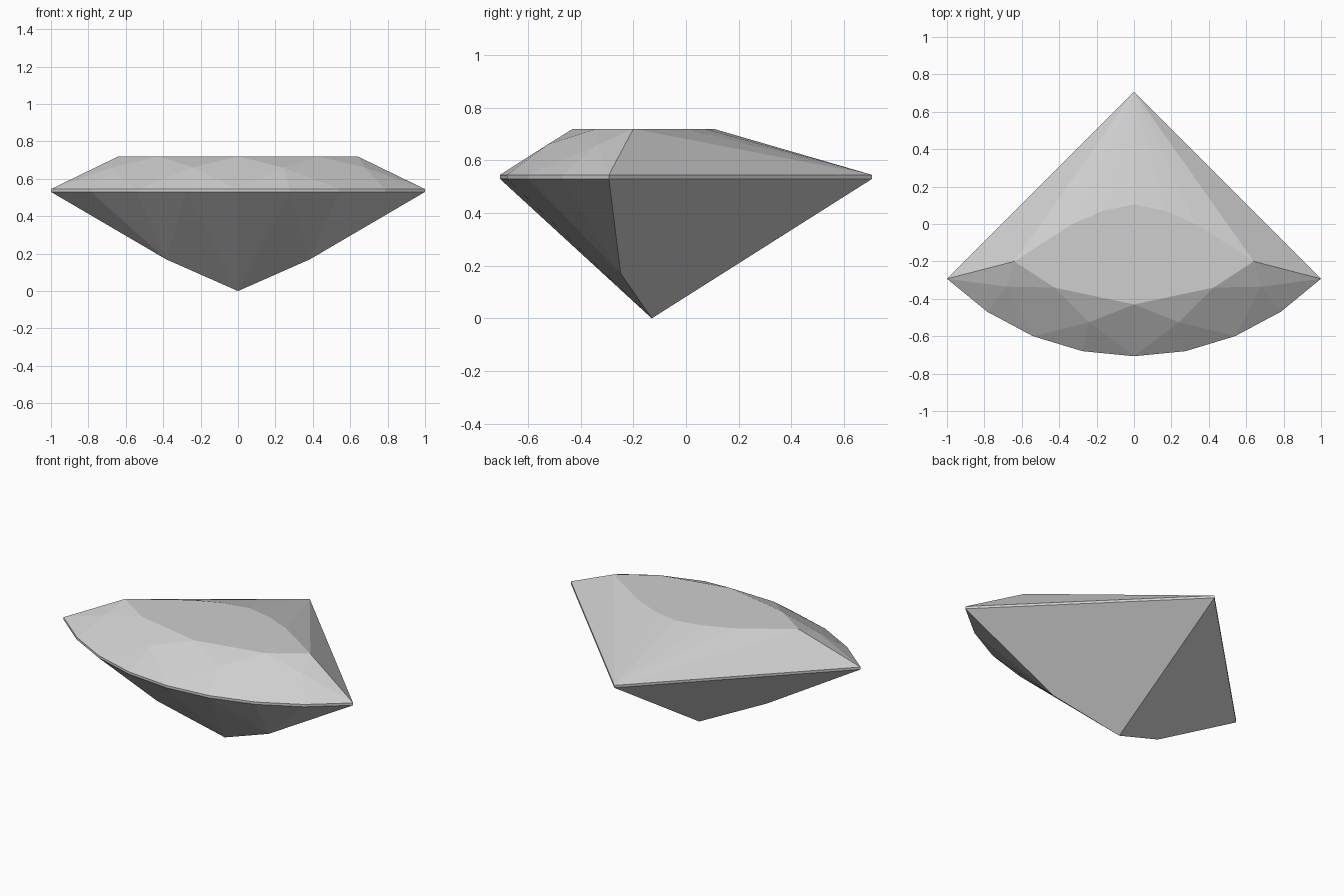
import bpy, bmesh
from math import sin, cos, radians
from mathutils import Vector

cube = bpy.data.objects.get("Cube")
if cube:
    bpy.data.objects.remove(cube, do_unlink=True)

# Single stone colour
stone = bpy.data.materials.new("pale_grey_stone")
stone.use_nodes = True
colour = (0.62, 0.62, 0.62, 1)
stone.diffuse_color = colour
stone.node_tree.nodes["Principled BSDF"].inputs["Base Color"].default_value = colour

APEX_Y, RADIUS = 0.707, 1.414      # quarter-round outline swings about the back corner
LOW, HIGH, TOP = 0.53, 0.545, 0.72
CENTRE = Vector((0, -0.15, 0.5))


def rim(z):
    """Right half of the curved front edge, from middle to side corner."""
    steps = [radians(11.25 * k) for k in range(5)]
    return [(RADIUS * sin(a), APEX_Y - RADIUS * cos(a), z) for a in steps]


def facets(name, faces):
    """Half a shell of flat facets, mirrored across the middle."""
    bm = bmesh.new()
    for points in faces:
        face = bm.faces.new([bm.verts.new(p) for p in points])
        face.normal_update()
        if face.normal.dot(face.calc_center_median() - CENTRE) < 0:
            face.normal_flip()
    bmesh.ops.remove_doubles(bm, verts=bm.verts, dist=0.0001)
    mesh = bpy.data.meshes.new(name)
    bm.to_mesh(mesh)
    bm.free()
    mesh.materials.append(stone)
    obj = bpy.data.objects.new(name, mesh)
    bpy.context.collection.objects.link(obj)
    mirror = obj.modifiers.new("mirror", "MIRROR")
    mirror.use_clip = True
    return obj


low, high = rim(LOW), rim(HIGH)
apex_low, apex_high = (0, APEX_Y, LOW), (0, APEX_Y, HIGH)

# Crown: table, front star and kite facets, back fan
t0, t2, t4 = (0, -0.43, TOP), (0.425, -0.34, TOP), (0.64, -0.2, TOP)
back = [t4, (0.33, 0, TOP), (0.166, 0.07, TOP), (0, 0.105, TOP)]
m1, m3 = (0.24, -0.525, 0.661), (0.68, -0.335, 0.66)
crown = [[t0, t2] + back,
         [t0, m1, t2], [t2, m3, t4],
         [t0, high[0], m1], [t2, m1, high[2]], [t2, high[2], m3],
         [t4, m3, high[4]], [t4, high[4], apex_high]]
for mid, first in ((m1, 0), (m3, 2)):
    for k in (first, first + 1):
        crown.append([mid, high[k], high[k + 1]])
for a, b in zip(back, back[1:]):
    crown.append([a, apex_high, b])
facets("crown", crown)

# Girdle: thin upright band
lower, upper = low + [apex_low], high + [apex_high]
facets("girdle", [[lower[i], lower[i + 1], upper[i + 1], upper[i]]
                  for i in range(len(lower) - 1)])

# Pavilion: front facets and one flat back plane per side
culet, knee = (0, -0.13, 0), (0.385, -0.248, 0.17)
pavilion = [[knee, low[k], low[k + 1]] for k in (1, 2, 3)]
pavilion += [[culet, low[0], low[1]], [culet, low[1], knee],
             [culet, knee, low[4], apex_low]]
facets("pavilion", pavilion)
